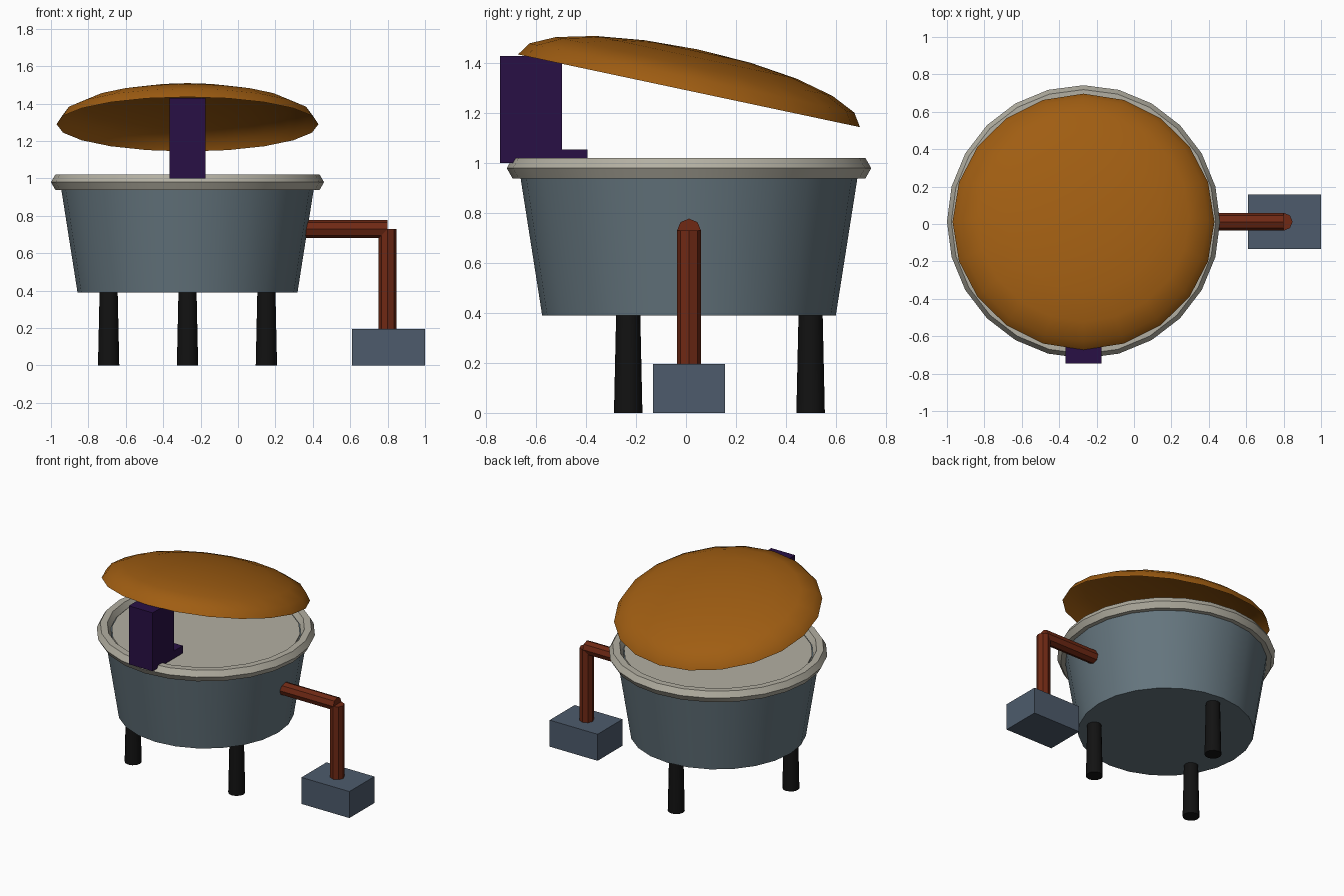
import bpy
import math
from mathutils import Matrix, Vector

old = bpy.data.objects.get("Cube")
if old:
    bpy.data.objects.remove(old, do_unlink=True)

CX, CY = -0.27, 0.012  # axis of the bowl


def material(name, rgb):
    mat = bpy.data.materials.new(name)
    mat.use_nodes = True
    mat.diffuse_color = (*rgb, 1)
    mat.node_tree.nodes["Principled BSDF"].inputs["Base Color"].default_value = (*rgb, 1)
    return mat


steel = material("slate grey", (0.13, 0.18, 0.21))
beige = material("warm grey", (0.45, 0.43, 0.36))
orange = material("burnt orange", (0.35, 0.11, 0.006))
purple = material("dark purple", (0.022, 0.005, 0.06))
rust = material("rust red", (0.16, 0.022, 0.007))
black = material("black", (0.006, 0.006, 0.006))
blue = material("blue grey", (0.075, 0.105, 0.15))


def finish(name, mat, smooth=True):
    obj = bpy.context.object
    obj.name = name
    obj.data.materials.append(mat)
    if smooth:
        bpy.ops.object.shade_smooth_by_angle(angle=math.radians(32))
    return obj


def box(name, low, high, mat):
    low, high = Vector(low), Vector(high)
    bpy.ops.mesh.primitive_cube_add(size=1, location=(low + high) / 2)
    obj = finish(name, mat, False)
    obj.data.transform(Matrix.Diagonal((*(high - low), 1)))
    return obj


def cone(name, sides, r_low, r_high, x, y, z_low, z_high, mat):
    bpy.ops.mesh.primitive_cone_add(vertices=sides, radius1=r_low, radius2=r_high,
                                    depth=z_high - z_low,
                                    location=(x, y, (z_low + z_high) / 2))
    return finish(name, mat)


# Bowl, cooking plate and hexagonal-section rim
cone("bowl", 24, 0.588, 0.68, CX, CY, 0.39, 0.975, steel)
cone("cooking_plate", 24, 0.63, 0.63, CX, CY, 0.96, 0.985, beige)
bpy.ops.mesh.primitive_torus_add(major_segments=24, minor_segments=6, major_radius=0.683,
                                 minor_radius=0.047, location=(CX, CY, 0.98))
finish("rim", beige)

# Three tapered legs
for i, side in enumerate(("back", "right", "left")):
    a = math.radians(90 + 120 * i)
    cone(side + "_leg", 12, 0.057, 0.048, CX + 0.487 * math.cos(a),
         CY + 0.487 * math.sin(a), 0, 0.41, black)

# Tilted open lid: the upper half of a flattened sphere
bpy.ops.mesh.primitive_uv_sphere_add(segments=20, ring_count=10, radius=0.7,
                                     location=(CX, CY, 1.29),
                                     rotation=(math.radians(-12), 0, 0))
lid = finish("lid", orange)
import bmesh
bm = bmesh.new()
bm.from_mesh(lid.data)
bmesh.ops.delete(bm, geom=[v for v in bm.verts if v.co.z < -0.01], context="VERTS")
bmesh.ops.scale(bm, vec=(1, 1, 0.242), verts=bm.verts)
bm.to_mesh(lid.data)
bm.free()

# Hinge post with its foot
box("hinge_post", (CX - 0.097, -0.745, 1.0), (CX + 0.097, -0.497, 1.43), purple)
box("hinge_foot", (CX - 0.097, -0.7, 1.0), (CX + 0.097, -0.395, 1.055), purple)

# Side pipe leading down to the ground box
bpy.ops.mesh.primitive_cylinder_add(vertices=8, radius=0.048, depth=0.5,
                                    location=(0.55, CY, 0.73),
                                    rotation=(0, math.pi / 2, 0))
finish("horizontal_pipe", rust)
cone("vertical_pipe", 8, 0.048, 0.048, 0.8, CY, 0.18, 0.73, rust)
box("ground_box", (0.61, CY - 0.145, 0), (1.0, CY + 0.145, 0.195), blue)
